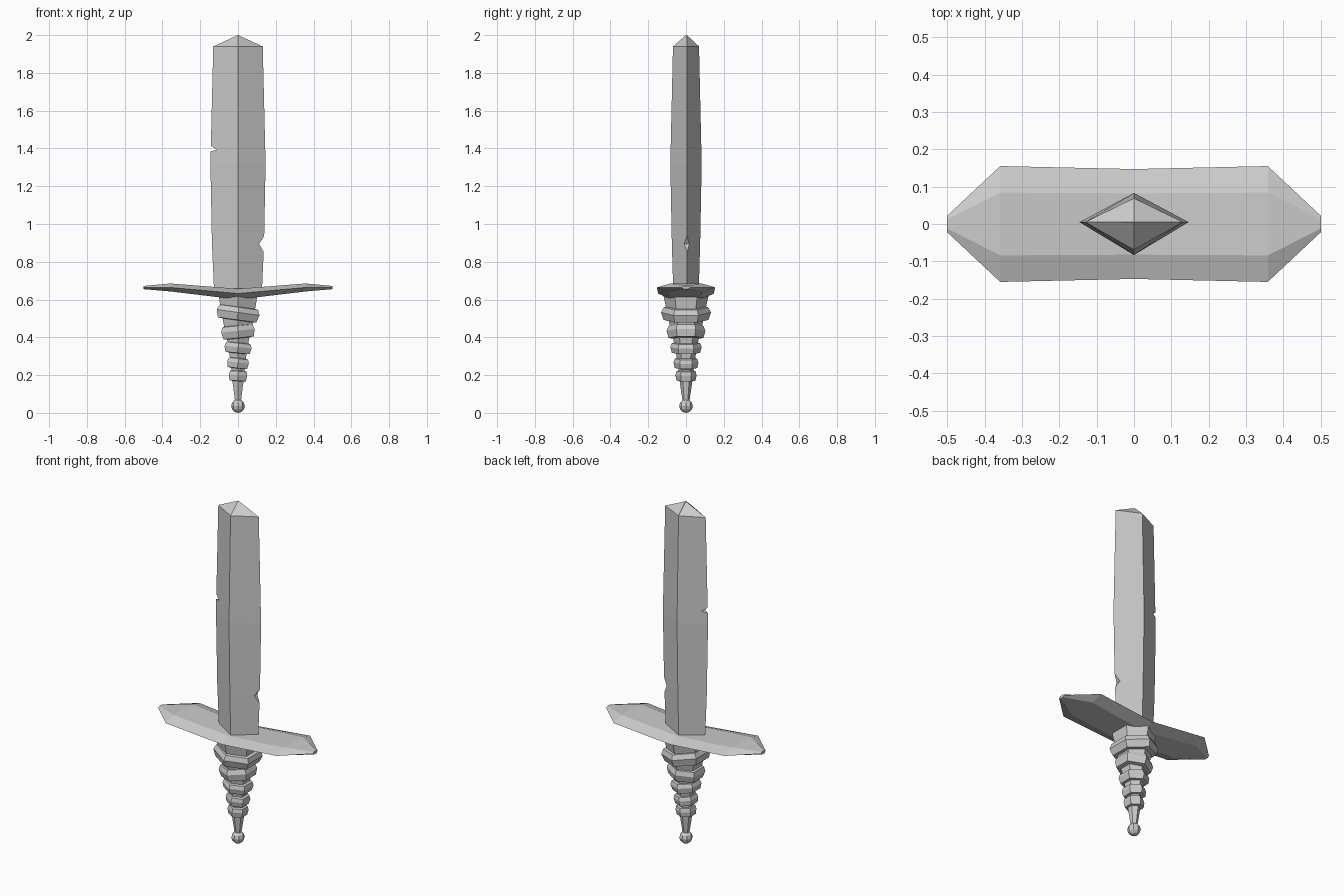
import bpy, bmesh, math
from mathutils import Matrix, Vector

if "Cube" in bpy.data.objects:
    bpy.data.objects.remove(bpy.data.objects["Cube"])


def make(name, sections):
    """Skin a list of closed sections (equal point counts) and cap both ends."""
    bm = bmesh.new()
    loops = [[bm.verts.new(p) for p in s] for s in sections]
    n = len(loops[0])
    for a, b in zip(loops, loops[1:]):
        for i in range(n):
            j = (i + 1) % n
            bm.faces.new((a[i], a[j], b[j], b[i]))
    bm.faces.new(loops[0])
    bm.faces.new(loops[-1])
    bmesh.ops.remove_doubles(bm, verts=bm.verts, dist=1e-5)
    bmesh.ops.recalc_face_normals(bm, faces=bm.faces)
    me = bpy.data.meshes.new(name)
    bm.to_mesh(me)
    bm.free()
    ob = bpy.data.objects.new(name, me)
    bpy.context.collection.objects.link(ob)
    return ob


def hexagon(r, z):
    return [Vector((r * math.sin(i * math.pi / 3), r * math.cos(i * math.pi / 3), z))
            for i in range(6)]


def diamond(x, y, z):
    return [(x, 0.005, z), (0, y, z), (-x, 0.005, z), (0, -y, z)]


# Blade: diamond section, slightly bellied, short pointed tip
blade = make("blade", [diamond(*s) for s in (
    (0.126, 0.067, 0.63), (0.138, 0.075, 0.9), (0.146, 0.083, 1.32),
    (0.131, 0.069, 1.94), (0.0005, 0.0005, 2.0))])

# Nicks in the blade edges, cut with wedges
for pts in ([(-0.113, 1.393), (-0.18, 1.44), (-0.18, 1.376)],
            [(0.112, 0.895), (0.17, 0.985), (0.17, 0.79)]):
    cutter = make("nick_cutter", [[(x, y, z) for x, z in pts] for y in (-0.1, 0.1)])
    cutter.hide_render = True
    mod = blade.modifiers.new("nick", 'BOOLEAN')
    mod.operation, mod.solver, mod.object = 'DIFFERENCE', 'EXACT', cutter
    bpy.context.view_layer.objects.active = blade
    bpy.ops.object.modifier_apply(modifier=mod.name)
    bpy.data.objects.remove(cutter)


# Crossguard: six-sided bar, drooping at the middle, tapering at the ends
def guard_section(x, y_mid, y_flat, top, mid, bottom):
    return [(x, -y_flat, top), (x, y_flat, top), (x, y_mid, mid),
            (x, y_flat, bottom), (x, -y_flat, bottom), (x, -y_mid, mid)]


half = [(0.358, 0.155, 0.084, 0.685, 0.664, 0.643),
        (0.5, 0.022, 0.012, 0.672, 0.664, 0.655)]
stations = ([(-s[0], *s[1:]) for s in reversed(half)]
            + [(0, 0.147, 0.082, 0.657, 0.632, 0.6)] + half)
make("crossguard", [guard_section(*s) for s in stations])

# Grip core: tapering hexagonal shaft
make("grip", [hexagon(r, z) for r, z in (
    (0.018, 0.06), (0.034, 0.17), (0.045, 0.27), (0.065, 0.38),
    (0.09, 0.48), (0.12, 0.625))])

# Grip wraps: tilted hexagonal collars, shrinking towards the pommel
for z, r, h, tilt in ((0.528, 0.132, 0.078, 8), (0.431, 0.103, 0.074, -6),
                      (0.345, 0.083, 0.060, 6), (0.264, 0.066, 0.058, 7),
                      (0.197, 0.056, 0.058, 4)):
    profile = ((0.62, -0.5), (0.9, -0.46), (1.0, 0.05), (0.9, 0.4), (0.62, 0.5))
    wrap = make("grip_wrap", [hexagon(r * k, h * t) for k, t in profile])
    wrap.data.transform(Matrix.Translation((0, 0, z))
                        @ Matrix.Rotation(math.radians(tilt), 4, 'Y'))

# Pommel: small faceted ball
bpy.ops.mesh.primitive_uv_sphere_add(segments=8, ring_count=6, radius=0.036,
                                     location=(0, 0, 0.036))
bpy.context.object.name = "pommel"
